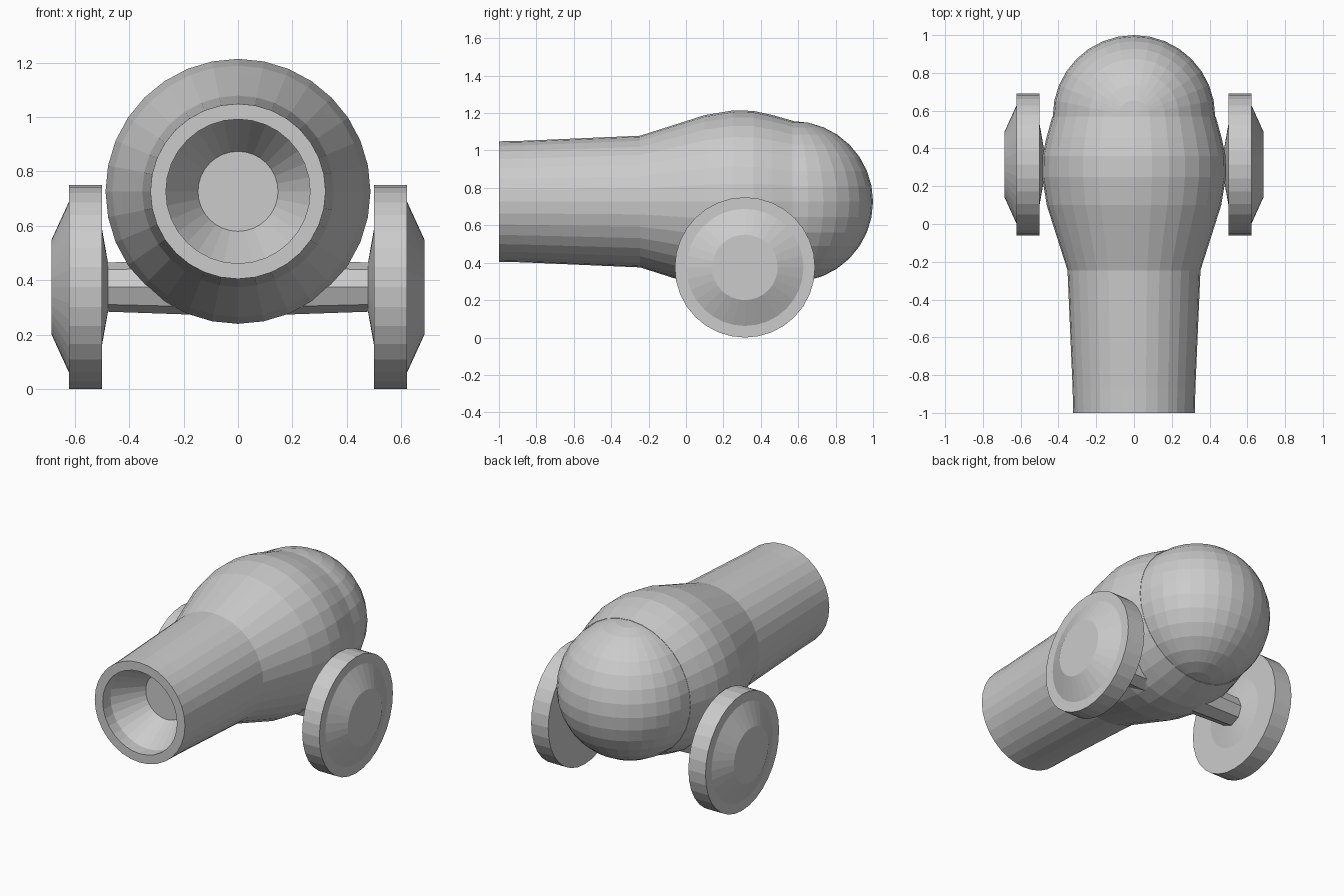
import bpy, bmesh
from math import sin, cos, pi

if "Cube" in bpy.data.objects:
    bpy.data.objects.remove(bpy.data.objects["Cube"])


def revolve(name, profile, axis, center, sides=32):
    """Closed lathe: profile of (position along axis, radius), capped at both ends."""
    bm = bmesh.new()
    rings = []
    for p, r in profile:
        ring = []
        for i in range(sides):
            a = 2 * pi * i / sides
            u, v = r * cos(a), r * sin(a)
            co = (u, p, v) if axis == 'Y' else (p, u, v)
            ring.append(bm.verts.new([c + o for c, o in zip(center, co)]))
        rings.append(ring)
    for a, b in zip(rings, rings[1:]):
        for i in range(sides):
            j = (i + 1) % sides
            bm.faces.new((a[i], a[j], b[j], b[i]))
    bm.faces.new(rings[0])
    bm.faces.new(rings[-1])
    bmesh.ops.recalc_face_normals(bm, faces=bm.faces)
    me = bpy.data.meshes.new(name)
    bm.to_mesh(me)
    bm.free()
    ob = bpy.data.objects.new(name, me)
    bpy.context.collection.objects.link(ob)
    return ob


AXIS_Z = 0.727
WHEEL_Y, WHEEL_Z = 0.315, 0.375

# Barrel: bore floor, flared bore, muzzle lip, then the swelling outside
revolve("barrel", [
    (-0.73, 0.147), (-0.92, 0.265), (-1.0, 0.265),
    (-1.0, 0.322), (-0.87, 0.325), (-0.245, 0.352),
    (0.0, 0.43), (0.1, 0.462), (0.25, 0.487), (0.36, 0.485),
    (0.46, 0.463), (0.57, 0.432)], 'Y', (0, 0, AXIS_Z))

# Rounded rear end
bpy.ops.mesh.primitive_uv_sphere_add(segments=32, ring_count=16, radius=0.43,
                                     location=(0, 0.57, AXIS_Z))
bpy.context.object.name = "rear_ball"

# Wheels with bevelled hubs on both faces, mirrored across x
wheel = revolve("wheels", [
    (0.478, 0.09), (0.5, 0.215), (0.5, 0.375), (0.622, 0.375),
    (0.622, 0.313), (0.685, 0.175)], 'X', (0, WHEEL_Y, WHEEL_Z))
wheel.modifiers.new("mirror", 'MIRROR').use_axis = (True, False, False)

# Axle, slightly thicker in the middle
revolve("axle", [(-0.49, 0.09), (0, 0.107), (0.49, 0.09)], 'X',
        (0, WHEEL_Y, WHEEL_Z), sides=8)
